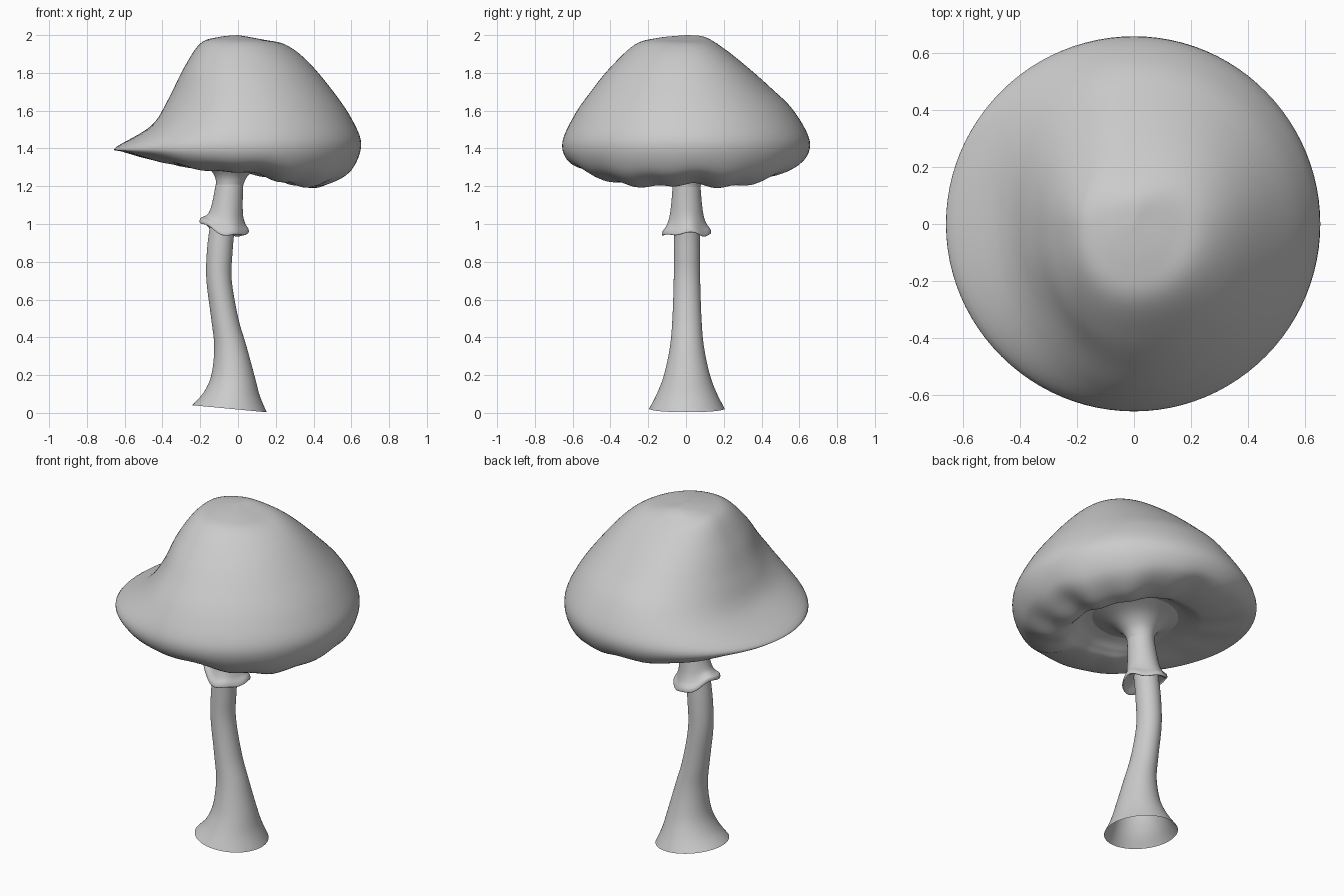
import bpy, bmesh, math

if "Cube" in bpy.data.objects:
    bpy.data.objects.remove(bpy.data.objects["Cube"])

SEG = 96


def smooth(pts, n=6):
    """Catmull-Rom samples through a list of tuples."""
    out = []
    for i in range(len(pts) - 1):
        p = [pts[max(i - 1, 0)], pts[i], pts[i + 1], pts[min(i + 2, len(pts) - 1)]]
        for k in range(n):
            t = k / n
            out.append(tuple(0.5 * (2 * b + (c - a) * t + (2 * a - 5 * b + 4 * c - d) * t * t
                                    + (3 * b - a - 3 * c + d) * t ** 3) for a, b, c, d in zip(*p)))
    return out + [pts[-1]]


def bell(x, centre, width):
    return math.exp(-((x - centre) / width) ** 2)


def loft(name, rings, tip=None):
    """Skin a list of closed rings; optional tip closes the first ring."""
    bm = bmesh.new()
    rows = [[bm.verts.new(p) for p in ring] for ring in rings]
    n = len(rows[0])
    for a, b in zip(rows, rows[1:]):
        for j in range(n):
            k = (j + 1) % n
            bm.faces.new((a[j], b[j], b[k], a[k]))
    if tip:
        t = bm.verts.new(tip)
        for j in range(n):
            bm.faces.new((t, rows[0][j], rows[0][(j + 1) % n]))
    bmesh.ops.recalc_face_normals(bm, faces=bm.faces)
    me = bpy.data.meshes.new(name)
    bm.to_mesh(me)
    bm.free()
    me.polygons.foreach_set("use_smooth", [True] * len(me.polygons))
    ob = bpy.data.objects.new(name, me)
    bpy.context.collection.objects.link(ob)
    return ob


angles = [2 * math.pi * j / SEG for j in range(SEG)]

# Cap: four side profiles (radius, z) from crown over the rim to the underside
inner = [(.25, 1.335), (.08, 1.37)]
right = [(0, 2.0), (.14, 1.975), (.25, 1.95), (.36, 1.87), (.49, 1.72), (.60, 1.56),
         (.652, 1.42), (.60, 1.285), (.49, 1.225), (.38, 1.21), (.32, 1.27)] + inner
back = [(0, 2.0), (.10, 1.99), (.20, 1.93), (.32, 1.835), (.45, 1.72), (.57, 1.60),
        (.655, 1.44), (.62, 1.33), (.51, 1.285), (.38, 1.275), (.32, 1.30)] + inner
left = [(0, 2.0), (.10, 1.99), (.20, 1.955), (.29, 1.82), (.37, 1.66), (.46, 1.52),
        (.648, 1.405), (.62, 1.385), (.50, 1.355), (.38, 1.335), (.32, 1.33)] + inner
front = [(0, 2.0), (.15, 1.985), (.27, 1.95), (.40, 1.83), (.50, 1.71), (.59, 1.58),
         (.655, 1.43), (.62, 1.33), (.51, 1.285), (.38, 1.275), (.32, 1.30)] + inner
profiles = [smooth(p) for p in (right, back, left, front)]

cap_rings = []
for i in range(1, len(profiles[0])):
    ring = []
    u = i / 6
    rim = bell(u, 8.2, 1.2)
    for a in angles:
        w = [max(0, math.cos(a - q * math.pi / 2)) ** 2 for q in range(4)]
        r = sum(k * p[i][0] for k, p in zip(w, profiles))
        z = sum(k * p[i][1] for k, p in zip(w, profiles))
        # hollow above the brim at the front left
        r -= .03 * bell(a, math.radians(230), .45) * bell(u, 4.2, 1)
        # rim sags on the right half and gathers into soft bulges
        if math.cos(a) > 0:
            z -= .04 * rim * math.sin(2 * a) ** 2
        z += rim * (.006 + .003 * math.cos(a)) * (math.sin(13 * a) + .5 * math.sin(8 * a + 1))
        ring.append((r * math.cos(a), r * math.sin(a), z))
    cap_rings.append(ring)
loft("cap", cap_rings, (0, 0, 2.0))

# Stem: (centre x, z, x radius, y radius), hollow at the foot, flared into the cap
stem = smooth([(-.045, .022, .197, .2), (-.032, .10, .148, .16), (-.026, .20, .114, .122),
               (-.04, .35, .086, .09), (-.07, .50, .072, .077), (-.10, .70, .067, .07),
               (-.097, .85, .068, .069), (-.083, .98, .067, .068), (-.06, 1.10, .068, .070),
               (-.045, 1.20, .071, .073), (-.035, 1.26, .092, .092), (-.025, 1.31, .15, .15),
               (-.01, 1.35, .26, .26)])
stem_rings = []
for cx, z, rx, ry in stem:
    tilt = .1 * max(0, 1 - z / .4)
    stem_rings.append([(cx + rx * math.cos(a), .005 + ry * math.sin(a), z - tilt * rx * math.cos(a))
                       for a in angles])
loft("stem", stem_rings)

# Skirt: tilted wavy collar hanging from the neck, folded back inside
skirt = smooth([(-.045, 1.21, .073, 0), (-.055, 1.12, .080, 0), (-.063, 1.05, .089, .3),
                (-.068, 1.01, .103, .7), (-.073, .985, .122, 1), (-.073, .965, .125, 1),
                (-.075, .968, .112, 1), (-.08, 1.0, .068, .3)])
skirt_rings = []
for cx, z, r, f in skirt:
    ring = []
    for a in angles:
        wave = f * (.018 * math.cos(2 * a) + .006 * math.sin(5 * a + .5))
        rr = r * (1 + .04 * f * math.sin(4 * a + 1))
        ring.append((cx + rr * math.cos(a), .003 + rr * math.sin(a),
                     z - .03 * f * math.cos(a) + wave))
    skirt_rings.append(ring)
loft("skirt", skirt_rings)
